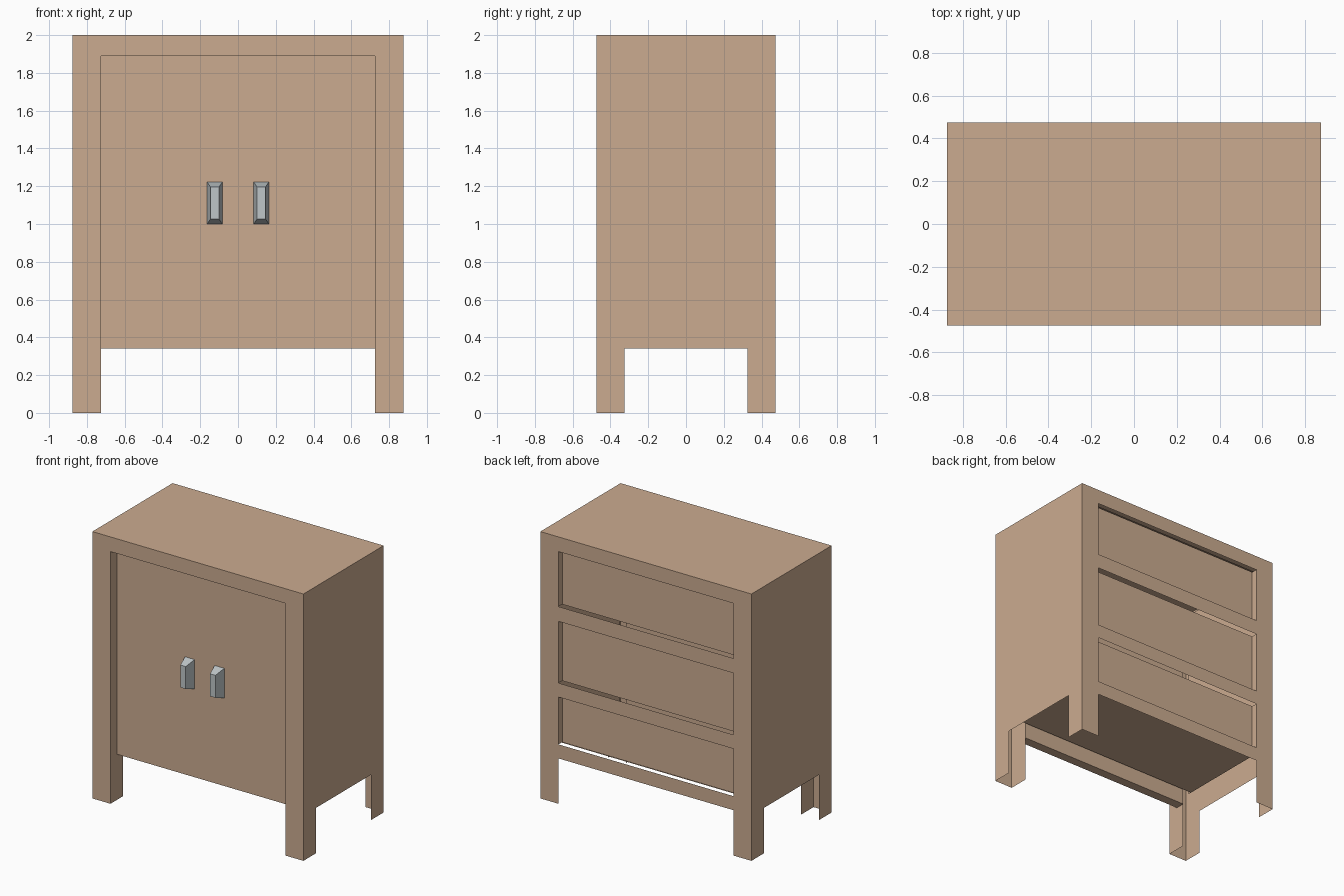
import bpy
import bmesh

cube = bpy.data.objects.get("Cube")
if cube:
    bpy.data.objects.remove(cube, do_unlink=True)


def make_material(name, color):
    mat = bpy.data.materials.new(name)
    mat.use_nodes = True
    mat.diffuse_color = color
    mat.node_tree.nodes["Principled BSDF"].inputs["Base Color"].default_value = color
    return mat


wood = make_material("light wood", (0.6, 0.41, 0.28, 1))
metal = make_material("pale grey metal", (0.52, 0.565, 0.58, 1))

W, D, H = 0.875, 0.475, 2.0      # half width, half depth, height
WI, DI = 0.725, 0.325            # inner edges of the legs
SKIRT, LINTEL = 0.34, 1.89       # underside of body, top of openings
BOX_W, PANEL_Y = 0.775, 0.43     # inner box half width, back panel plane
DOOR_FRONT = -0.395
FLOOR = 0.44


def finish(name, bm, mat):
    mesh = bpy.data.meshes.new(name)
    bm.to_mesh(mesh)
    bm.free()
    mesh.materials.append(mat)
    obj = bpy.data.objects.new(name, mesh)
    bpy.context.collection.objects.link(obj)
    return obj


def sheet(name, axis, at, us, vs, keep=lambda i, j: True, flip=False):
    """Thin board across one axis: a grid of cells, some left out."""
    bm = bmesh.new()

    def place(u, v):
        co = [u, v]
        co.insert(axis, at)
        return bm.verts.new(co)

    grid = [[place(u, v) for v in vs] for u in us]
    for i in range(len(us) - 1):
        for j in range(len(vs) - 1):
            if keep(i, j):
                bm.faces.new((grid[i][j], grid[i + 1][j],
                              grid[i + 1][j + 1], grid[i][j + 1]))
    if flip:
        bmesh.ops.reverse_faces(bm, faces=bm.faces[:])
    bmesh.ops.delete(bm, geom=[v for v in bm.verts if not v.link_faces],
                     context='VERTS')
    return finish(name, bm, wood)


def tapered_box(name, x, z, y_back, y_front, back, front, mat):
    """Box running along y whose front rectangle may be smaller."""
    bm = bmesh.new()
    bmesh.ops.create_cube(bm, size=2)
    for v in bm.verts:
        half, y = (front, y_front) if v.co.y < 0 else (back, y_back)
        v.co = (x + v.co.x * half[0], y, z + v.co.z * half[1])
    return finish(name, bm, mat)


# Outer shell: top, front frame and sides with leg cut-outs
columns = [-W, -WI, WI, W]
sheet("top_board", 2, H, [-W, W], [-D, D])
sheet("front_frame", 1, -D, columns, [0, LINTEL, H],
      lambda i, j: i != 1 or j == 1)
for side, s in (("left", 1), ("right", -1)):
    sheet(side + "_side", 0, s * W, [-D, -DI, DI, D], [0, SKIRT, H],
          lambda i, j: i != 1 or j == 1, flip=s < 0)
    sheet(side + "_front_jamb", 0, s * WI, [-D, -DI], [0, LINTEL], flip=s > 0)
    sheet(side + "_inner_wall", 0, s * BOX_W, [-DI, PANEL_Y], [FLOOR, LINTEL],
          flip=s > 0)
sheet("front_lintel_return", 2, LINTEL, [-WI, WI], [-D, -DI], flip=True)

# Back frame: two posts joined by four rails
rails = [0, SKIRT, 0.445, 0.80, 0.905, 1.367, 1.478, LINTEL, H]
sheet("back_frame", 1, D, columns, rails,
      lambda i, j: i != 1 or j % 2 == 1, flip=True)

# Recessed back panels behind the three openings
for n in range(2, 8, 2):
    sheet("back_panel_%d" % (n // 2), 1, PANEL_Y, [-WI, WI], rails[n:n + 2],
          flip=True)
    # short returns closing the ends of each opening
    for side, s in (("left", 1), ("right", -1)):
        sheet("%s_back_return_%d" % (side, n // 2), 0, s * WI, [PANEL_Y, D],
              rails[n:n + 2], flip=s > 0)

# Inner floor and ceiling
sheet("inner_floor", 2, FLOOR, [-BOX_W, BOX_W], [-0.30, PANEL_Y], flip=True)
sheet("inner_ceiling", 2, LINTEL + 0.01, [-BOX_W, BOX_W], [-DI, PANEL_Y], flip=True)

# Door slab and its two handles
door_half = (WI, (LINTEL - SKIRT) / 2)
tapered_box("door", 0, (LINTEL + SKIRT) / 2, -DI, DOOR_FRONT,
            door_half, door_half, wood)
for side, s in (("left", 1), ("right", -1)):
    tapered_box(side + "_handle", s * 0.123, 1.111, DOOR_FRONT, -D,
                (0.04, 0.111), (0.022, 0.084), metal)
